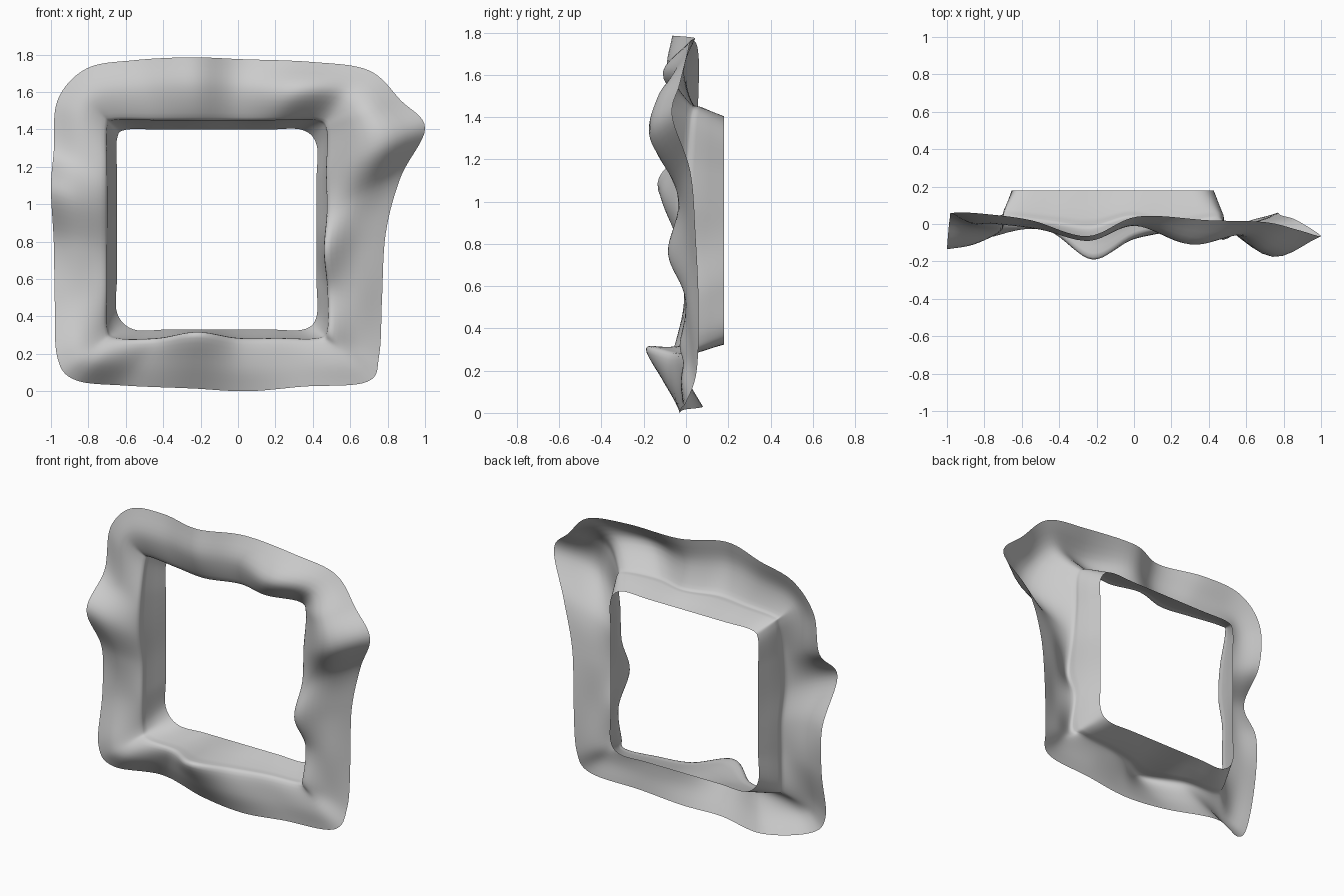
import bpy, bmesh
from mathutils import Vector

if "Cube" in bpy.data.objects:
    bpy.data.objects.remove(bpy.data.objects["Cube"])

# Rough window surround: a wavy open sheet with an inner flange turned to the back.
# Each station: outer x, outer z, outer y, mid-ridge y, inner-lip y
left = [(-.967, .19, -.06, -.07, 0), (-.98, .5, .0, -.01, 0), (-.985, .8, .0, -.03, 0),
        (-1, 1.09, -.135, -.11, -.04), (-.985, 1.29, .03, -.02, -.02), (-.965, 1.56, .06, 0, .03)]
top = [(-.81, 1.73, .055, 0, .03), (-.55, 1.775, .02, -.03, 0), (-.25, 1.79, -.065, -.09, -.03),
       (.02, 1.78, .04, -.01, .03), (.4, 1.765, .02, -.11, -.02), (.7, 1.72, .01, -.06, .02)]
right = [(.87, 1.56, -.03, -.14, 0), (1, 1.41, -.065, -.17, -.02), (.87, 1.15, .02, -.03, -.03),
         (.79, .85, .045, 0, -.085), (.77, .5, .06, .01, 0), (.755, .2, .05, .02, -.03)]
bottom = [(.69, .055, 0, -.02, 0), (.35, .03, -.02, -.03, -.02), (.05, .005, -.03, -.07, -.07),
          (-.25, .02, -.01, -.11, -.19), (-.6, .035, .08, .01, -.04), (-.87, .065, -.04, -.07, -.02)]
stations = left + top + right + bottom


def rect_ring(x0, x1, z0, z1, bl, tl, tr, br):
    """Six points along each side of a rounded rectangle, starting up the left side."""
    sides = [((x0, z0 + bl), (x0, z1 - tl)), ((x0 + tl, z1), (x1 - tr, z1)),
             ((x1, z1 - tr), (x1, z0 + br)), ((x1 - br, z0), (x0 + bl, z0))]
    return [(a[0] + (b[0] - a[0]) * i / 5, a[1] + (b[1] - a[1]) * i / 5)
            for a, b in sides for i in range(6)]


def catmull(a, b, c, d, t):
    return .5 * (2 * b + (c - a) * t + (2 * a - 5 * b + 4 * c - d) * t * t
                 + (3 * b - a - 3 * c + d) * t ** 3)


def smooth_ring(pts, n=8):
    k = len(pts)
    return [catmull(pts[i - 1], pts[i], pts[(i + 1) % k], pts[(i + 2) % k], j / n)
            for i in range(k) for j in range(n)]


# Four guide rings: back of flange, inner lip, ridge, outer rim
back = [Vector((x, .18, z)) for x, z in
        rect_ring(-.647, .42, .335, 1.403, .09, .05, .08, .07)]
lip = [Vector((x, s[4], z)) for (x, z), s in
       zip(rect_ring(-.715, .495, .275, 1.47, .05, .04, .06, .05), stations)]
lip[21].z += .035       # bulge on the sill
lip[15].x -= .02        # bulge on the right jamb
rim = [Vector((s[0], s[2], s[1])) for s in stations]
ridge = [Vector(((a.x + b.x) / 2, s[3], (a.z + b.z) / 2)) for a, b, s in zip(lip, rim, stations)]
guides = [smooth_ring(r) for r in (back, lip, ridge, rim)]

# Skin the rings: nearly straight flange, then a curved face
bm = bmesh.new()
rows = []
for b, l, m, o in zip(*guides):
    knee = b.lerp(l, .7)
    line = [b, b.lerp(l, .35)]
    line += [catmull(b, knee, l, m, j / 4) for j in range(4)]
    line += [catmull(knee, l, m, o, j / 5) for j in range(5)]
    line += [catmull(l, m, o, o * 2 - m, j / 5) for j in range(6)]
    rows.append([bm.verts.new(p) for p in line])
for i, row in enumerate(rows):
    prev = rows[i - 1]
    for j in range(len(row) - 1):
        bm.faces.new((prev[j], row[j], row[j + 1], prev[j + 1]))
bmesh.ops.recalc_face_normals(bm, faces=bm.faces)

# Make the face of the sheet point forward, and stand it on the ground
bm.normal_update()
if sum(f.normal.y * f.calc_area() for f in bm.faces) > 0:
    bmesh.ops.reverse_faces(bm, faces=bm.faces)
low = min(v.co.z for v in bm.verts)
bmesh.ops.translate(bm, verts=bm.verts, vec=(0, 0, -low))
for f in bm.faces:
    f.smooth = True

mesh = bpy.data.meshes.new("window_surround")
bm.to_mesh(mesh)
bm.free()
obj = bpy.data.objects.new("window_surround", mesh)
bpy.context.collection.objects.link(obj)
